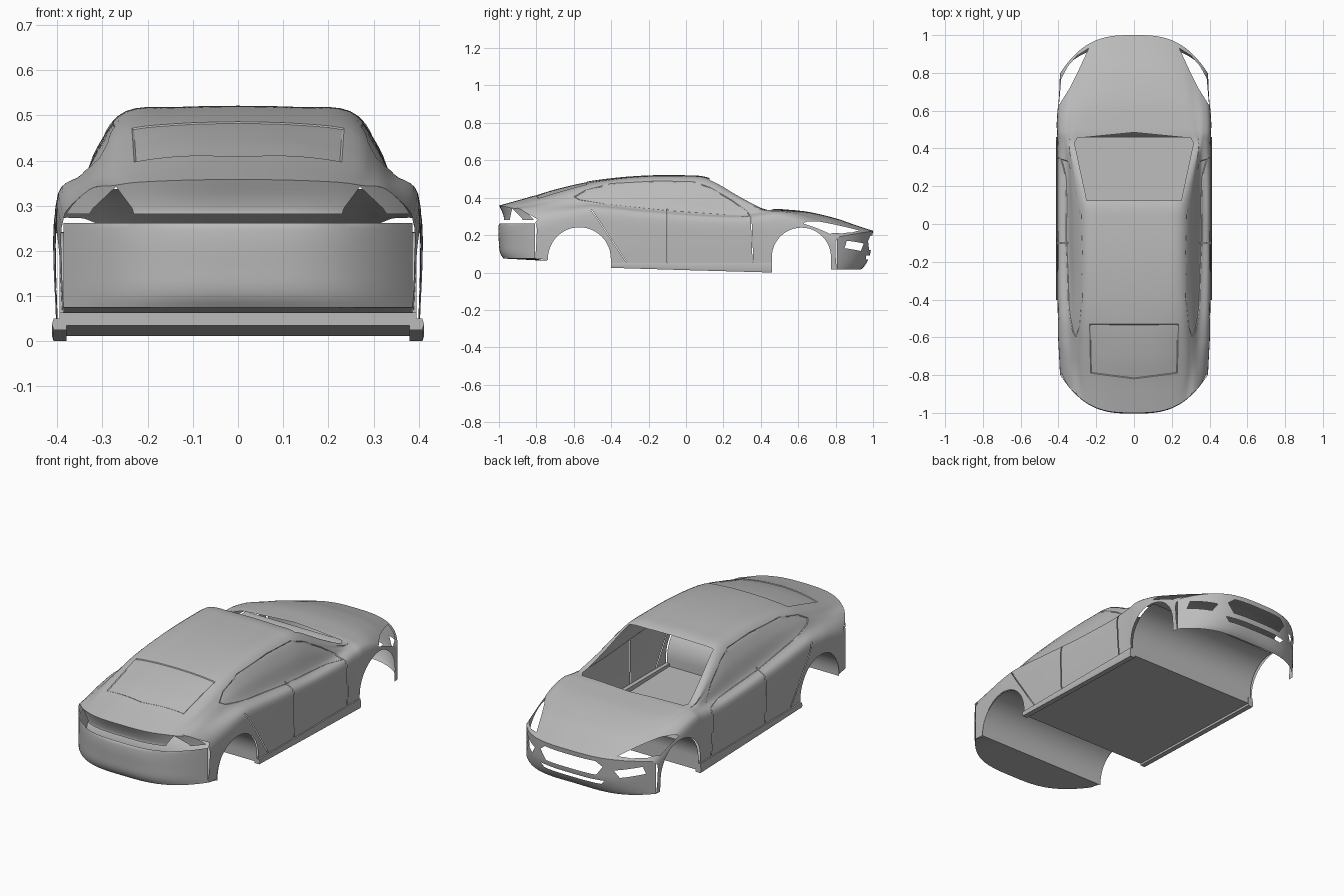
import bpy, bmesh, math
from mathutils import Vector

if "Cube" in bpy.data.objects:
    bpy.data.objects.remove(bpy.data.objects["Cube"])

paint = bpy.data.materials.new("body_grey")
paint.diffuse_color = (0.5, 0.5, 0.5, 1)
paint.use_nodes = True
paint.node_tree.nodes["Principled BSDF"].inputs["Base Color"].default_value = paint.diffuse_color


def interp(rows, t):
    """Smooth curve through rows of (key, values...)"""
    n = len(rows)
    i = 0
    while i < n - 2 and t > rows[i + 1][0]:
        i += 1
    a, b = rows[i], rows[i + 1]
    p, q = rows[max(i - 1, 0)], rows[min(i + 2, n - 1)]
    h = b[0] - a[0]
    s = min(max((t - a[0]) / h, 0), 1)
    out = []
    for k in range(1, len(a)):
        m0 = (b[k] - p[k]) / (b[0] - p[0]) * h
        m1 = (q[k] - a[k]) / (q[0] - a[0]) * h
        out.append((2*s**3 - 3*s*s + 1) * a[k] + (s**3 - 2*s*s + s) * m0
                   + (3*s*s - 2*s**3) * b[k] + (s**3 - s*s) * m1)
    return out


def grid(rows):
    bm = bmesh.new()
    vs = [[bm.verts.new(p) for p in r] for r in rows]
    for r0, r1 in zip(vs, vs[1:]):
        for j in range(len(r0) - 1):
            bm.faces.new((r0[j], r0[j + 1], r1[j + 1], r1[j]))
    bmesh.ops.recalc_face_normals(bm, faces=bm.faces[:])
    return bm


def finish(name, bm):
    me = bpy.data.meshes.new(name)
    bm.to_mesh(me)
    bm.free()
    me.materials.append(paint)
    ob = bpy.data.objects.new(name, me)
    bpy.context.collection.objects.link(ob)


def inside(poly, u, v):
    hit = False
    for (a, b), (c, d) in zip(poly, poly[1:] + poly[:1]):
        if (b > v) != (d > v) and u < (c - a) * (v - b) / (d - b) + a:
            hit = not hit
    return hit


def outline(bm, poly, a, b, keep):
    """Score a polygon into the surface, seen along one axis; return the faces inside"""
    for p, q in zip(poly, poly[1:] + poly[:1]):
        fs = []
        for f in bm.faces:
            if not keep(f.calc_center_median()):
                continue
            us = [v.co[a] for v in f.verts]
            ws = [v.co[b] for v in f.verts]
            if (min(us) <= max(p[0], q[0]) + 1e-4 and max(us) >= min(p[0], q[0]) - 1e-4
                    and min(ws) <= max(p[1], q[1]) + 1e-4 and max(ws) >= min(p[1], q[1]) - 1e-4):
                fs.append(f)
        if not fs:
            continue
        co, no = Vector(), Vector()
        co[a], co[b] = p
        no[a], no[b] = q[1] - p[1], p[0] - q[0]
        es = {e for f in fs for e in f.edges}
        vs = {v for f in fs for v in f.verts}
        bmesh.ops.bisect_plane(bm, geom=list(vs) + list(es) + fs, dist=1e-5,
                               plane_co=co, plane_no=no.normalized())
    res = []
    for f in bm.faces:
        c = f.calc_center_median()
        if keep(c) and inside(poly, c[a], c[b]):
            res.append(f)
    return res


def cut(bm, poly, a, b, keep):
    bmesh.ops.delete(bm, geom=outline(bm, poly, a, b, keep), context='FACES')


def inset(bm, poly, a, b, keep):
    fs = outline(bm, poly, a, b, keep)
    if fs:
        bmesh.ops.inset_region(bm, faces=fs, thickness=0.004, depth=-0.003,
                               use_boundary=True, use_even_offset=False)


def flip(poly):
    return [(-x, z) for x, z in reversed(poly)]


# Body stations: t, half width, shoulder z, belt x, belt z, roof edge x, roof edge z, centre z, bottom z
ST = [(-1.0, .39, .27, .33, .335, .22, .352, .358, .075),
      (-.85, .395, .295, .335, .347, .25, .385, .40, .065),
      (-.7, .40, .315, .34, .36, .255, .425, .447, .06),
      (-.5, .402, .328, .345, .37, .25, .475, .491, .05),
      (-.25, .405, .31, .35, .35, .247, .505, .517, .05),
      (0, .405, .29, .355, .33, .25, .508, .520, .048),
      (.12, .405, .285, .355, .32, .257, .495, .507, .046),
      (.3, .405, .28, .357, .312, .30, .395, .415, .045),
      (.42, .405, .285, .362, .322, .325, .338, .347, .045),
      (.5, .408, .29, .37, .325, .30, .335, .34, .04),
      (.65, .408, .272, .37, .307, .27, .32, .325, .03),
      (.8, .40, .243, .36, .268, .26, .284, .29, .016),
      (.9, .395, .215, .35, .236, .25, .25, .256, .015),
      (1.0, .39, .18, .34, .20, .24, .215, .223, .015)]


def end(x):
    return 1 - 0.2 * min(abs(x) / 0.39, 1.05) ** 3


def warp(x, t):
    """Round the nose and tail in plan"""
    a = abs(t)
    if a <= .45:
        return t
    return math.copysign(.45 + (a - .45) / .55 * (end(x) - .45), t)


SUB = 5


def half_section(t):
    w, zs, xb, zb, xr, zr, zc, z0 = interp(ST, t)
    d = zr - zb
    key = [(w - .004, z0), (w, (z0 + zs) / 2), (w - .004, zs), (xb, zb),
           ((xb + xr) / 2 + .07 * d, (zb + zr) / 2 + .06 * d), (xr, zr),
           (xr * .5, zc - (zc - zr) * .2), (0, zc)]
    key = [(i, *k) for i, k in enumerate(key)]
    return [interp(key, i / SUB) for i in range(7 * SUB + 1)]


def mirrored(half):
    return half + [(-x, z) for x, z in reversed(half[:-1])]


# Main shell
N = 120
rows = []
for i in range(N + 1):
    t = -1 + 2 * i / N
    rows.append([(x, warp(x, t), z) for x, z in mirrored(half_section(t))])
shell = grid(rows)


def side(c):
    return abs(c.x) > .3


def arch(cy, cz, r, a0=0, a1=180, n=24):
    return [(cy + r * math.cos(math.radians(a0 + (a1 - a0) * i / n)),
             cz + r * math.sin(math.radians(a0 + (a1 - a0) * i / n))) for i in range(n + 1)]


# Wheel arches
REAR, FRONT = (-.57, .074, .168), (.617, .082, .158)
for cy, cz, r in (REAR, FRONT):
    cut(shell, arch(cy, cz, r) + [(cy - r, -.1), (cy + r, -.1)], 1, 2, side)

# Open windscreen
cut(shell, [(-.25, .125), (.25, .125), (.315, .43), (.30, .455), (0, .485),
            (-.30, .455), (-.315, .43)], 0, 1, lambda c: c.z > .28)

# Headlight openings
lamp = [(.397, .63), (.34, .72), (.30, .80), (.24, .93), (.30, .892), (.35, .835), (.385, .77)]
for p in (lamp, flip(lamp)):
    cut(shell, p, 0, 1, lambda c: c.z > .17)

# Tail light openings in the sides
tail_side = [(-.90, .345), (-.79, .283), (-.81, .262), (-1.01, .262), (-1.01, .282), (-.9, .285)]
cut(shell, tail_side, 1, 2, lambda c: abs(c.x) > .22)

# Door seams
for p in ([(-.102, .34), (-.098, .34), (-.098, .05), (-.102, .05)],
          [(.346, .295), (.350, .295), (.360, .055), (.356, .055)],
          [(-.508, .335), (-.503, .335), (-.315, .055), (-.320, .055)]):
    cut(shell, p, 1, 2, lambda c: abs(c.x) > .3 and c.z < .345)

# Side windows and rear window, slightly recessed
window = [(-.60, .405), (-.54, .44), (-.4, .476), (-.15, .49), (.05, .485), (.13, .455),
          (.25, .385), (.33, .325), (.345, .299), (-.1, .33), (-.45, .368), (-.57, .388)]
for s in (1, -1):
    inset(shell, window, 1, 2, lambda c: c.x * s > .2)
inset(shell, [(-.235, -.53), (.235, -.53), (.23, -.79), (0, -.82), (-.23, -.79)], 0, 1,
      lambda c: c.z > .3)
finish("body_shell", shell)


# Front and rear bumper faces closing the shell
def fascia(sgn, off, rows_n=28):
    half = half_section(sgn)
    z0 = half[0][1]
    out = []
    for x, zt in mirrored(half[2 * SUB:]):
        col = []
        for j in range(rows_n + 1):
            z = z0 + (zt - z0) * j / rows_n
            o = interp(off, z)[0] * max(0, 1 - (x / .386) ** 2)
            col.append((x, sgn * (end(x) - o), z))
        out.append(col)
    return grid(out)


def anywhere(c):
    return True


front = fascia(1, [(0, .09), (.03, .05), (.09, .018), (.16, .008), (.223, 0)])
cut(front, [(-.15, .197), (.15, .197), (.185, .17), (.15, .12), (-.15, .12), (-.185, .17)],
    0, 2, anywhere)
cut(front, [(-.19, .092), (.19, .092), (.17, .07), (-.17, .07)], 0, 2, anywhere)
fog = [(.235, .155), (.345, .17), (.355, .13), (.26, .115)]
for p in (fog, flip(fog)):
    cut(front, p, 0, 2, anywhere)
finish("front_bumper", front)

rear = fascia(-1, [(.06, .035), (.1, .008), (.15, 0), (.262, 0), (.275, .025), (.31, .022), (.36, 0)])
cut(rear, [(-.40, .262), (.40, .262), (.40, .282), (-.40, .282)], 0, 2, anywhere)
tail = [(.23, .280), (.235, .295), (.27, .342), (.32, .295), (.33, .280)]
for p in (tail, flip(tail)):
    cut(rear, p, 0, 2, anywhere)
finish("rear_bumper", rear)

# Underside of the rear bumper
under = []
for i in range(25):
    x = -.386 + .772 * i / 24
    o = .022 * (1 - (x / .386) ** 2)
    under.append([(x, -.738, .062), (x, -(end(x) - o), .075)])
finish("rear_underside", grid(under))


# Full-width wheel wells
def well(name, prof, w):
    finish(name, grid([[(-w, y, z), (0, y, z), (w, y, z)] for y, z in prof]))


well("rear_wheel_well", [(-.402, .035)] + arch(*REAR) + [(-.738, .062)], .395)
well("front_wheel_well", [(.459, .012)] + arch(*FRONT, 180, 85), .395)

# Floor and sills
well("floor", [(-.402, .035), (.03, .024), (.459, .012)], .40)
for s in (1, -1):
    loop = [(.38, 0), (.408, 0), (.412, .012), (.408, .05), (.38, .05), (.38, 0)]
    bm = grid([[(s * x, y, z if z > .04 else z + lift) for x, z in loop]
               for y, lift in ((-.402, .025), (.03, .012), (.46, 0))])
    bmesh.ops.remove_doubles(bm, verts=bm.verts[:], dist=1e-5)
    bmesh.ops.holes_fill(bm, edges=[e for e in bm.edges if e.is_boundary], sides=0)
    bmesh.ops.recalc_face_normals(bm, faces=bm.faces[:])
    finish("sill_right" if s > 0 else "sill_left", bm)

# Smooth shading with sharp creases kept
for ob in bpy.data.objects:
    ob.select_set(True)
    bpy.context.view_layer.objects.active = ob
bpy.ops.object.shade_smooth_by_angle(angle=math.radians(35))
